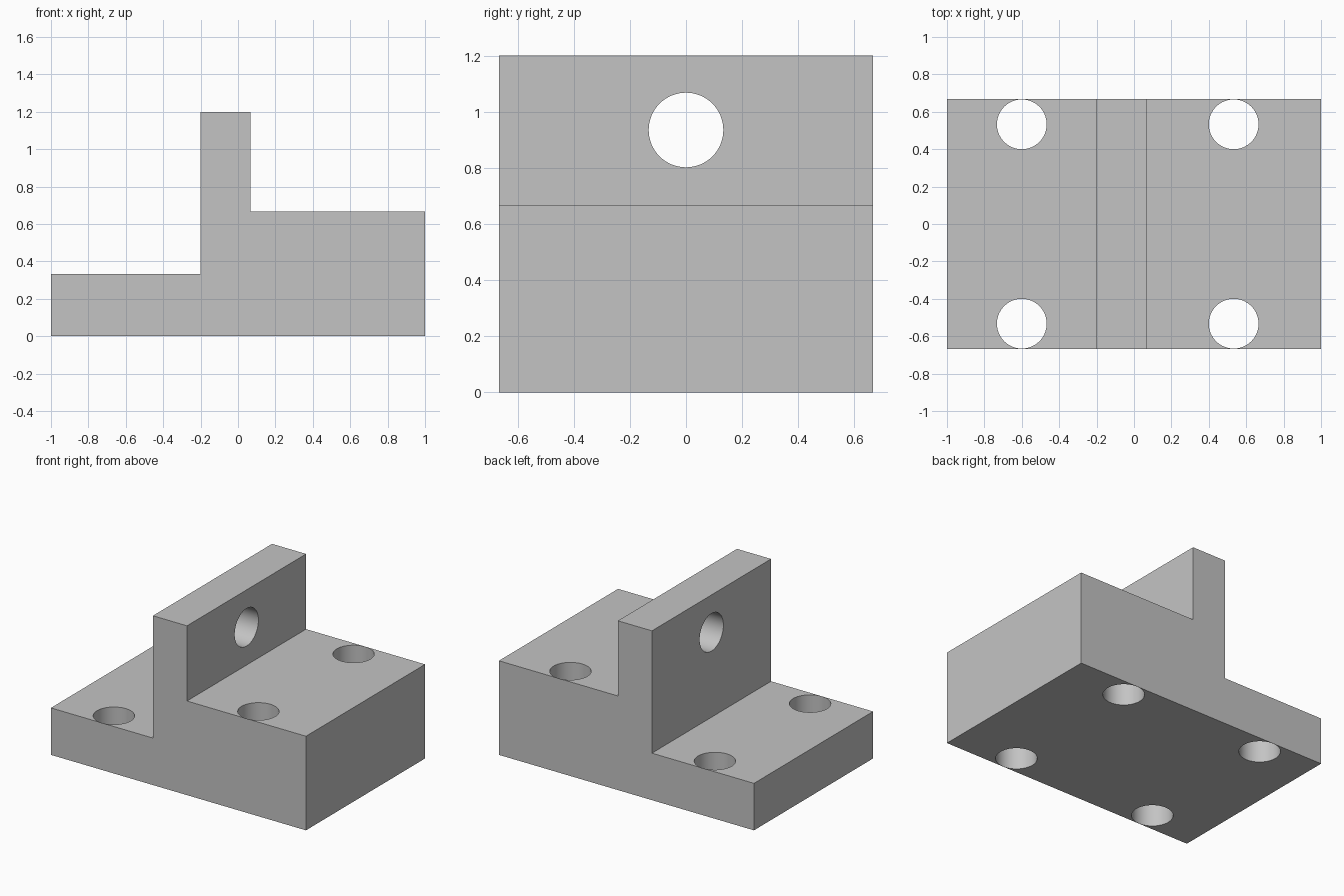
import bpy
import bmesh
from math import radians
from mathutils import Matrix

cube = bpy.data.objects.get("Cube")
if cube:
    bpy.data.objects.remove(cube, do_unlink=True)

HALF_DEPTH = 0.667
HOLE_RADIUS = 0.133

grey = bpy.data.materials.new("light_grey")
grey.use_nodes = True
grey.diffuse_color = (0.55, 0.55, 0.55, 1)
grey.node_tree.nodes["Principled BSDF"].inputs["Base Color"].default_value = grey.diffuse_color


def add_object(name, bm):
    bmesh.ops.recalc_face_normals(bm, faces=bm.faces)
    mesh = bpy.data.meshes.new(name)
    bm.to_mesh(mesh)
    bm.free()
    mesh.materials.append(grey)
    obj = bpy.data.objects.new(name, mesh)
    bpy.context.collection.objects.link(obj)
    return obj


def drill(target, centre, rotation=Matrix()):
    """Cut a round through hole, along z unless rotated."""
    bm = bmesh.new()
    bmesh.ops.create_cone(bm, cap_ends=True, segments=64, radius1=HOLE_RADIUS,
                          radius2=HOLE_RADIUS, depth=2,
                          matrix=Matrix.Translation(centre) @ rotation)
    cutter = add_object("hole_cutter", bm)
    cutter.hide_render = True
    cut = target.modifiers.new("hole", "BOOLEAN")
    cut.operation = "DIFFERENCE"
    cut.solver = "EXACT"
    cut.object = cutter
    bpy.context.view_layer.objects.active = target
    bpy.ops.object.modifier_apply(modifier=cut.name)
    bpy.data.objects.remove(cutter, do_unlink=True)


# Stepped block: low flange, upright wall and high flange in one profile
profile = [(-1, 0), (1, 0), (1, 0.667), (0.067, 0.667),
           (0.067, 1.2), (-0.2, 1.2), (-0.2, 0.333), (-1, 0.333)]
bm = bmesh.new()
face = bm.faces.new([bm.verts.new((x, -HALF_DEPTH, z)) for x, z in profile])
side = bmesh.ops.extrude_face_region(bm, geom=[face])
bmesh.ops.translate(bm, vec=(0, 2 * HALF_DEPTH, 0),
                    verts=[v for v in side["geom"] if isinstance(v, bmesh.types.BMVert)])
bracket = add_object("stepped_bracket", bm)

# Four mounting holes through the flanges
for x in (-0.6, 0.533):
    for y in (-0.533, 0.533):
        drill(bracket, (x, y, 0.5))

# Cross hole through the upright wall
drill(bracket, (0, 0, 0.935), Matrix.Rotation(radians(90), 4, "Y"))

# Smooth hole walls, sharp edges elsewhere
bpy.ops.object.select_all(action="DESELECT")
bracket.select_set(True)
bpy.context.view_layer.objects.active = bracket
bpy.ops.object.shade_smooth_by_angle(angle=radians(30))
